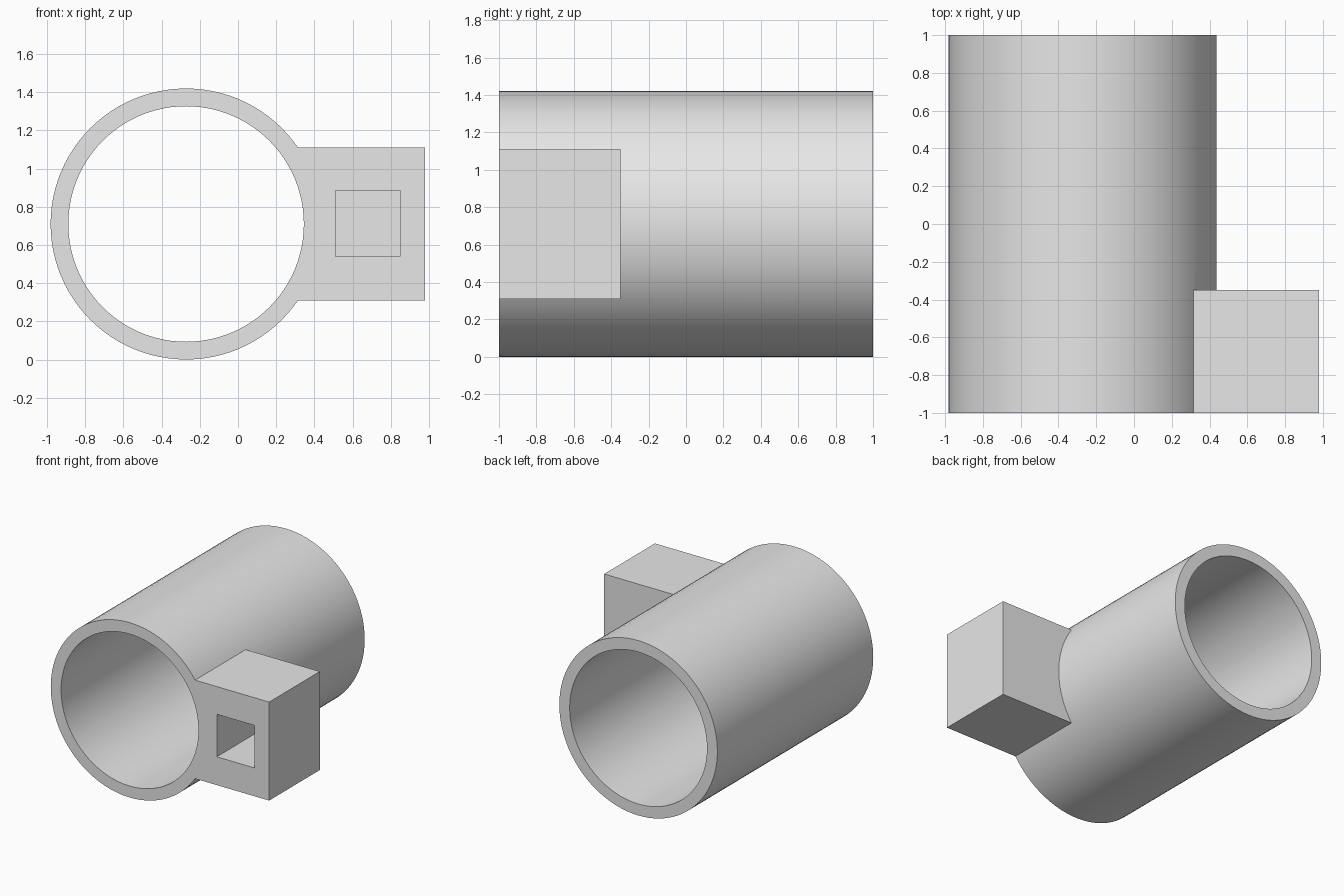
import bpy
import math

if "Cube" in bpy.data.objects:
    bpy.data.objects.remove(bpy.data.objects["Cube"], do_unlink=True)

TUBE_X, TUBE_Z = -0.272, 0.71
OUTER, INNER = 0.71, 0.617

grey = bpy.data.materials.new("plain grey")
grey.use_nodes = True
grey.diffuse_color = (0.8, 0.8, 0.8, 1)
grey.node_tree.nodes["Principled BSDF"].inputs["Base Color"].default_value = (0.8, 0.8, 0.8, 1)


def cylinder(name, radius, length):
    bpy.ops.mesh.primitive_cylinder_add(
        vertices=96, radius=radius, depth=length,
        location=(TUBE_X, 0, TUBE_Z), rotation=(math.pi / 2, 0, 0))
    ob = bpy.context.object
    ob.name = name
    ob.data.materials.append(grey)
    return ob


def box(name, low, high):
    centre = [(a + b) / 2 for a, b in zip(low, high)]
    bpy.ops.mesh.primitive_cube_add(size=1, location=centre)
    ob = bpy.context.object
    ob.name = name
    ob.scale = [b - a for a, b in zip(low, high)]
    bpy.ops.object.transform_apply(location=False, rotation=False, scale=True)
    ob.data.materials.append(grey)
    return ob


def combine(target, tool, operation):
    """Apply a boolean and discard the tool."""
    mod = target.modifiers.new(tool.name, 'BOOLEAN')
    mod.operation = operation
    mod.solver = 'EXACT'
    mod.object = tool
    bpy.ops.object.select_all(action='DESELECT')
    target.select_set(True)
    bpy.context.view_layer.objects.active = target
    bpy.ops.object.modifier_apply(modifier=mod.name)
    bpy.data.objects.remove(tool, do_unlink=True)


# Round tube with a square block fused to its side
body = cylinder("tube_with_side_block", OUTER, 2)
combine(body, box("side_block", (0.15, -1, 0.31), (0.98, -0.35, 1.11)), 'UNION')

# Open bore through the tube, blind square socket in the block front
combine(body, cylinder("bore", INNER, 2.4), 'DIFFERENCE')
combine(body, box("socket", (0.51, -1.2, 0.54), (0.85, -0.48, 0.885)), 'DIFFERENCE')

bpy.ops.object.shade_smooth_by_angle(angle=math.radians(30))
